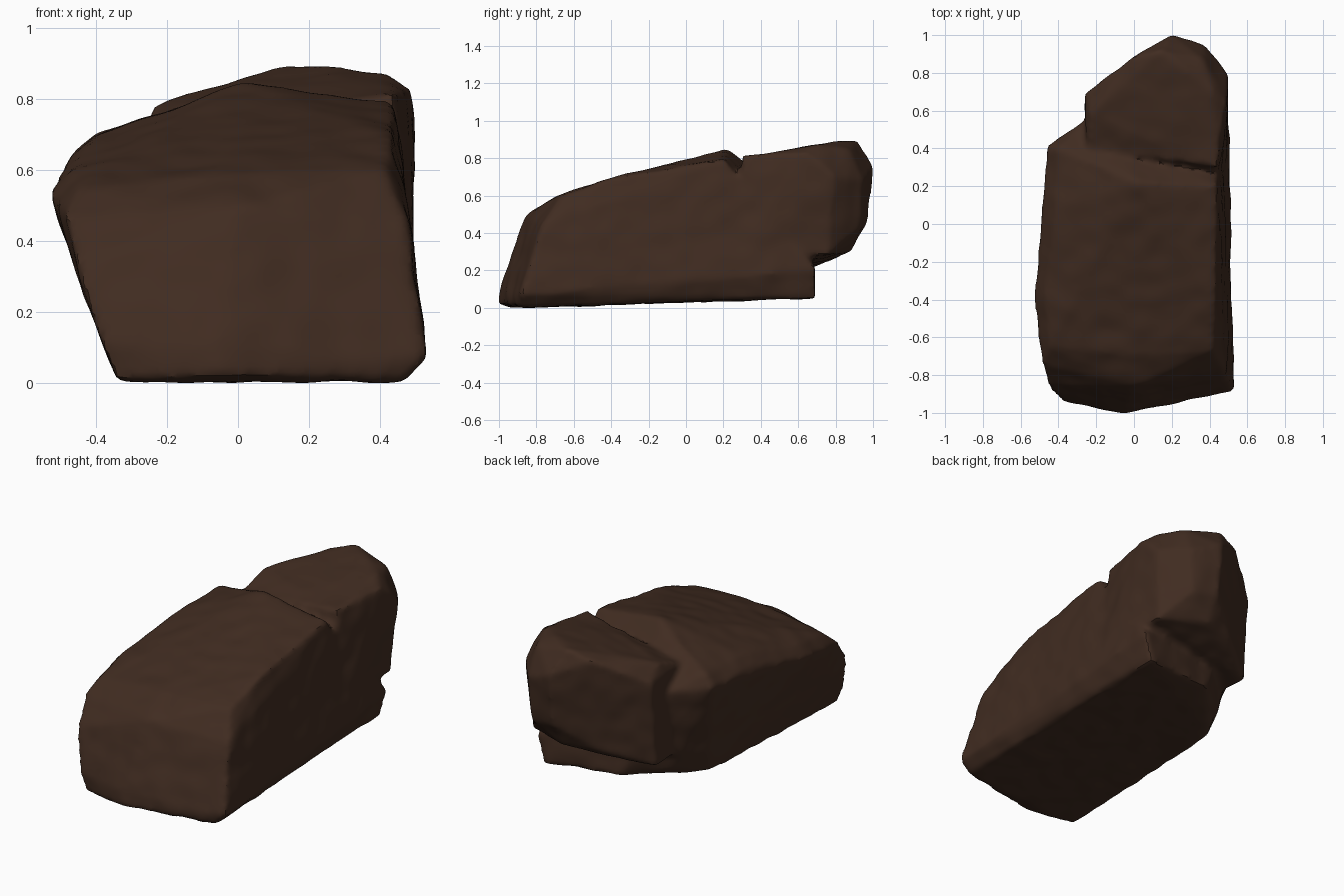
import bpy, bmesh
from mathutils import Vector, noise

cube = bpy.data.objects.get("Cube")
if cube:
    bpy.data.objects.remove(cube, do_unlink=True)

# Dark brown stone
stone = bpy.data.materials.new("dark brown stone")
stone.use_nodes = True
colour = (0.052, 0.025, 0.015, 1)
stone.diffuse_color = colour
bsdf = stone.node_tree.nodes["Principled BSDF"]
bsdf.inputs["Base Color"].default_value = colour
bsdf.inputs["Roughness"].default_value = 0.9


def add_hull(bm, corners):
    """Add the convex block that wraps the given corners."""
    verts = [bm.verts.new(c) for c in corners]
    bmesh.ops.convex_hull(bm, input=verts)
    bmesh.ops.delete(bm, geom=[v for v in verts if v.is_valid and not v.link_faces],
                     context='VERTS')


def island(start):
    """Collect every vertex joined to the start vertex."""
    found, queue = {start}, [start]
    while queue:
        v = queue.pop()
        for e in v.link_edges:
            w = e.other_vert(v)
            if w not in found:
                found.add(w)
                queue.append(w)
    return found


# Main slab: leaning front, overhanging left side, sloping top
slab = [
    (-.34, -.94, 0), (-.05, -1.01, .02), (-.06, -1, .1), (.47, -.88, 0), (.53, -.88, .07),
    (-.39, -.94, .11), (-.45, -.86, .33), (-.33, .25, .04), (-.22, .44, .09),
    (0, .63, .07), (.45, .69, .05), (.5, .7, .2),
    (-.49, -.74, .47), (-.45, -.65, .55), (0, -.86, .49), (0, -.7, .59),
    (.48, -.77, .44), (.42, -.67, .6), (.43, -.41, .69), (-.53, -.4, .53), (-.47, -.4, .59),
    (-.48, .05, .63), (-.41, .08, .69), (-.46, .41, .63), (-.4, .4, .7), (-.26, .55, .6),
    (.02, .22, .845), (.44, .2, .79),
]
# Back block: taller, undercut, with a chipped right corner
back = [
    (-.25, .4, .72), (-.23, .58, .785), (-.26, .69, .71), (-.26, .65, .2), (-.25, .3, .2),
    (0, .89, .85), (0, .83, .3), (.14, .92, .9), (.2, 1.01, .75), (.2, .97, .45),
    (.38, .95, .68), (.36, .93, .42), (.36, .87, .84), (.42, .7, .87), (.49, .64, .83),
    (.5, .79, .7), (.47, .76, .28), (.49, .3, .28), (.44, .3, .81), (.2, .88, .3),
]
bm = bmesh.new()
add_hull(bm, slab)
add_hull(bm, back)
mesh = bpy.data.meshes.new("rock")
bm.to_mesh(mesh)
bm.free()
rock = bpy.data.objects.new("rock", mesh)
bpy.context.collection.objects.link(rock)
bpy.context.view_layer.objects.active = rock
rock.select_set(True)

# Fuse the blocks and wear their edges
remesh = rock.modifiers.new("fuse", 'REMESH')
remesh.mode = 'VOXEL'
remesh.voxel_size = 0.018
wear = rock.modifiers.new("wear", 'SMOOTH')
wear.factor = 0.5
wear.iterations = 4
for name in ("fuse", "wear"):
    bpy.ops.object.modifier_apply(modifier=name)

# Drop loose crumbs, then raise shallow swells and chips
mesh = rock.data
bm = bmesh.new()
bm.from_mesh(mesh)
loose = set(bm.verts)
body = set()
while loose:
    part = island(next(iter(loose)))
    loose -= part
    body = max(body, part, key=len)
bmesh.ops.delete(bm, geom=[v for v in bm.verts if v not in body], context='VERTS')
bm.normal_update()
moves = []
for v in bm.verts:
    swell = noise.noise(v.co * 3.5) * 0.005
    chip = noise.noise(v.co * 9 + Vector((5, 1, 3))) * 0.007
    moves.append((v, v.normal * (swell + chip)))
for v, move in moves:
    v.co += move

# Rest the rock on the ground
floor = min(v.co.z for v in bm.verts)
bmesh.ops.translate(bm, verts=bm.verts, vec=(0, 0, -floor))
bm.to_mesh(mesh)
bm.free()

mesh.materials.clear()
mesh.materials.append(stone)
bpy.ops.object.shade_smooth_by_angle(angle=0.6)
